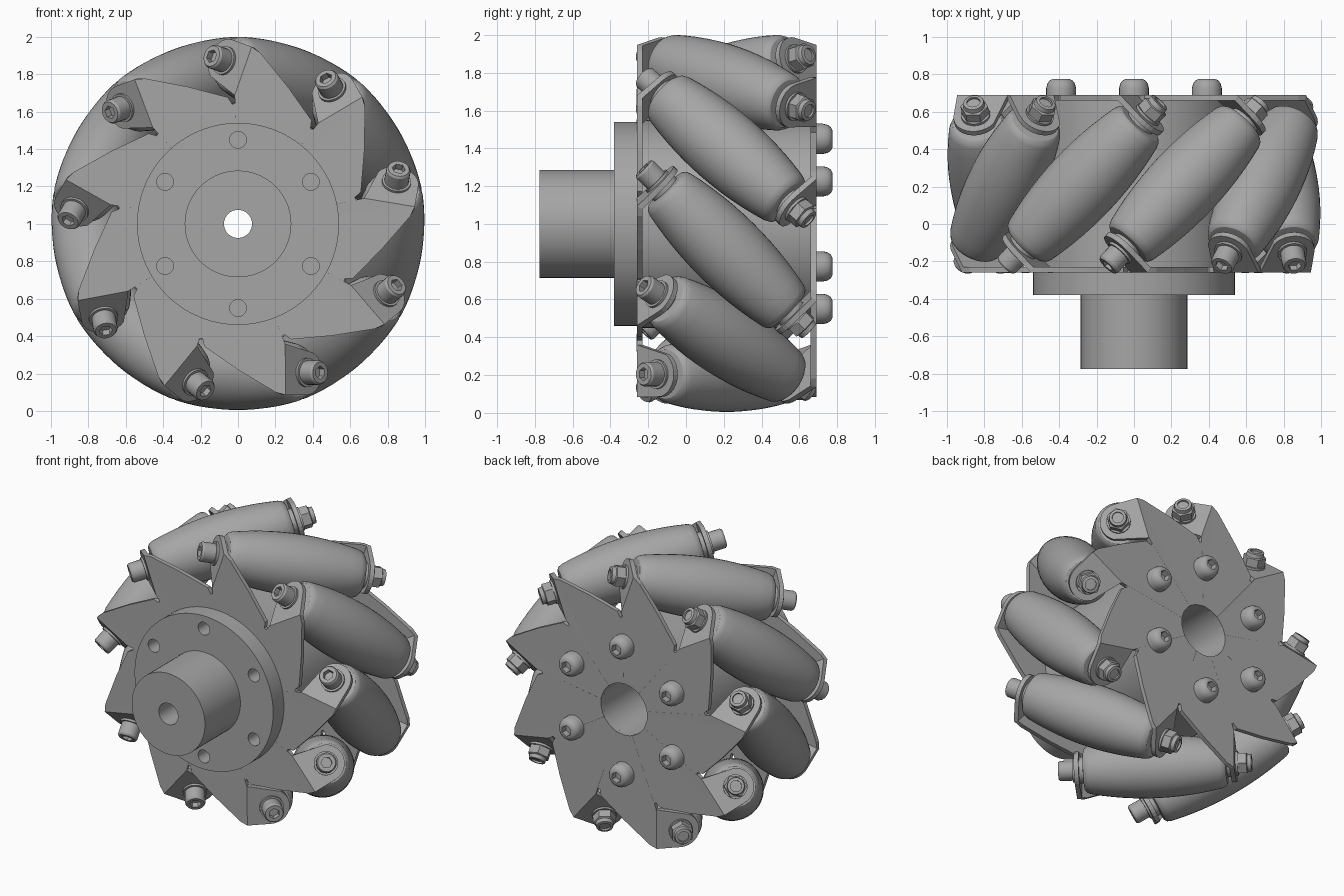
import bpy, bmesh
from math import sin, cos, pi, radians, fmod
from mathutils import Matrix, Vector

cube = bpy.data.objects.get("Cube")
if cube:
    bpy.data.objects.remove(cube)

metal = bpy.data.materials.new("satin grey metal")
grey = (0.38, 0.38, 0.38, 1)
metal.diffuse_color = grey
metal.use_nodes = True
metal.node_tree.nodes["Principled BSDF"].inputs["Base Color"].default_value = grey

COUNT = 9            # rollers around the wheel
MID = 0.215          # middle plane between the side plates
ROLL_R = 0.795       # distance of roller axles from the wheel axis
FOLD = -0.248        # tangential position of the tab folds
PLATE_Y = -0.245
CENTRE = Matrix.Translation((0, 0, 1))
smooth = []


def make_mesh(name, bm):
    bmesh.ops.remove_doubles(bm, verts=bm.verts, dist=1e-5)
    bmesh.ops.recalc_face_normals(bm, faces=bm.faces)
    mesh = bpy.data.meshes.new(name)
    bm.to_mesh(mesh)
    bm.free()
    mesh.materials.append(metal)
    return mesh


def add(name, mesh, matrix, is_smooth=True):
    obj = bpy.data.objects.new(name, mesh)
    bpy.context.collection.objects.link(obj)
    obj.matrix_world = matrix
    if is_smooth:
        smooth.append(obj)
    return obj


def lathe(name, profile, n=24, closed=False):
    """Spin (radius, height[, 'hex']) points about local z; hex rings become hexagons."""
    bm = bmesh.new()
    rings = []
    for r, h, *kind in profile:
        ring = []
        for i in range(n):
            a = 2 * pi * i / n
            k = cos(pi / 6) / cos(fmod(a + 1e-9, pi / 3) - pi / 6) if kind else 1
            ring.append(bm.verts.new((r * k * cos(a), r * k * sin(a), h)))
        rings.append(ring)
    pairs = list(zip(rings, rings[1:]))
    if closed:
        pairs.append((rings[-1], rings[0]))
    for p, q in pairs:
        for i in range(n):
            j = (i + 1) % n
            bm.faces.new((p[i], p[j], q[j], q[i]))
    bmesh.ops.dissolve_degenerate(bm, dist=1e-6, edges=bm.edges)
    return make_mesh(name, bm)


def aim(direction):
    return Vector(direction).to_track_quat('Z', 'X').to_matrix().to_4x4()


def spin(angle):
    return CENTRE @ Matrix.Rotation(angle, 4, 'Y')


# Hub with flange, and the drum between the plates
AXLE = CENTRE @ aim((0, 1, 0))
hub = add("hub", lathe("hub", [(.075, -.775), (.285, -.775), (.285, -.38), (.54, -.38),
                               (.54, -.26), (.075, -.26)], 72, True), AXLE)
add("drum", lathe("drum", [(.18, .665), (.55, .665), (.55, -.235), (.18, -.235)], 72, True), AXLE)

# Screw holes in the flange
bm = bmesh.new()
for k in range(6):
    place = Matrix.Rotation(k * pi / 3, 4, 'Y') @ Matrix.Translation((0, -.34, .45)) @ aim((0, 1, 0))
    bmesh.ops.create_cone(bm, cap_ends=True, segments=24, radius1=.045, radius2=.045,
                          depth=.13, matrix=place)
cutter = add("flange_hole_cutter", make_mesh("flange_hole_cutter", bm), CENTRE, False)
cutter.hide_render = True
cutter.hide_set(True)
cutter.display_type = 'WIRE'
cut = hub.modifiers.new("holes", 'BOOLEAN')
cut.object = cutter
cut.operation = 'DIFFERENCE'
cut.solver = 'EXACT'
bpy.context.view_layer.objects.active = hub
bpy.context.view_layer.update()
hub.select_set(True)
bpy.ops.object.modifier_apply(modifier=cut.name)
bpy.data.objects.remove(cutter)

# Side plate: saw-toothed disc with a folded tab for every roller
outline = [(FOLD, .64), (FOLD, .915), (-.2, .9), (0, .78), (.18, .655), (.19, .612), (.205, .612)]
bm = bmesh.new()
outer, inner = [], []
for k in range(COUNT):
    turn = Matrix.Rotation(pi + k * 2 * pi / COUNT, 4, 'Y')
    for u, v in outline:
        p = turn @ Vector((u, 0, v))
        q = p.normalized() * .18
        outer.append(bm.verts.new((p.x, PLATE_Y, p.z)))
        inner.append(bm.verts.new((q.x, PLATE_Y, q.z)))
    base, tip = outer[-len(outline)], outer[-len(outline) + 1]
    tab = [base, tip]
    for i in range(13):
        a = radians(90 + i * 12.5)
        s, v = .15 + .12 * cos(a), ROLL_R + .12 * sin(a)
        s = .3 - s if i else .15
        # mirrored so the rounded end points away from the fold
        s = .15 + .12 * abs(cos(a))
        tab.append(bm.verts.new(turn @ Vector((FOLD - s * .7071, PLATE_Y + s * .7071, v))))
    bm.faces.new(tab)
for i in range(len(outer)):
    j = (i + 1) % len(outer)
    bm.faces.new((outer[i], outer[j], inner[j], inner[i]))
plate = make_mesh("side_plate", bm)
flip = (Matrix.Translation((0, MID, 0)) @ Matrix.Rotation(pi, 4, 'Z')
        @ Matrix.Translation((0, -MID, 0)))
for name, m in (("front_plate", CENTRE), ("back_plate", CENTRE @ flip)):
    solid = add(name, plate, m, False).modifiers.new("thickness", 'SOLIDIFY')
    solid.thickness = .03
    solid.offset = 0
    solid.use_even_offset = True

# Barrel rollers with axle screws and nuts, set at 45 degrees
barrel = [(.2 - .25 * t * t, t) for t in [i * .07 for i in range(-6, 7)]]
cap = [(.145, .445), (.13, .457), (.1, .46), (0, .46)]
roller = lathe("roller", [(r, -h) for r, h in reversed(cap)] + barrel + cap, 40)
spacer = lathe("spacer", [(0, .45), (.085, .45), (.085, .487), (0, .487)])
screw = lathe("axle_screw", [(0, .51), (.078, .51), (.078, .53), (.065, .53), (.065, .61), (.057, .622),
                             (.036, .622, 'hex'), (.036, .585, 'hex'), (0, .585)])
nut = lathe("lock_nut", [(0, .51), (.078, .51), (.078, .53), (.074, .53, 'hex'), (.074, .585, 'hex'),
                         (.058, .59), (.054, .615), (.036, .618), (.036, .605), (0, .605)])
back = Matrix.Rotation(pi, 4, 'X')
for k in range(COUNT):
    m = (spin(pi + k * 2 * pi / COUNT) @ Matrix.Translation((0, MID, ROLL_R)) @ aim((1, 1, 0)))
    add(f"roller_{k + 1}", roller, m)
    add(f"back_spacer_{k + 1}", spacer, m)
    add(f"front_spacer_{k + 1}", spacer, m @ back)
    add(f"axle_screw_{k + 1}", screw, m @ back)
    add(f"lock_nut_{k + 1}", nut, m)

# Button-head screws on the back plate
button = lathe("button_screw", [(0, -.01), (.08, -.01), (.08, .035), (.074, .06), (.062, .077), (.045, .085),
                                (.038, .085, 'hex'), (.038, .04, 'hex'), (0, .04)])
for k in range(6):
    add(f"button_screw_{k + 1}", button,
        spin(k * pi / 3) @ Matrix.Translation((0, .69, .45)) @ aim((0, 1, 0)))

# Smooth shading with sharp edges kept
bpy.ops.object.select_all(action='DESELECT')
for obj in smooth:
    obj.select_set(True)
bpy.context.view_layer.objects.active = hub
bpy.ops.object.shade_smooth_by_angle(angle=radians(32))
